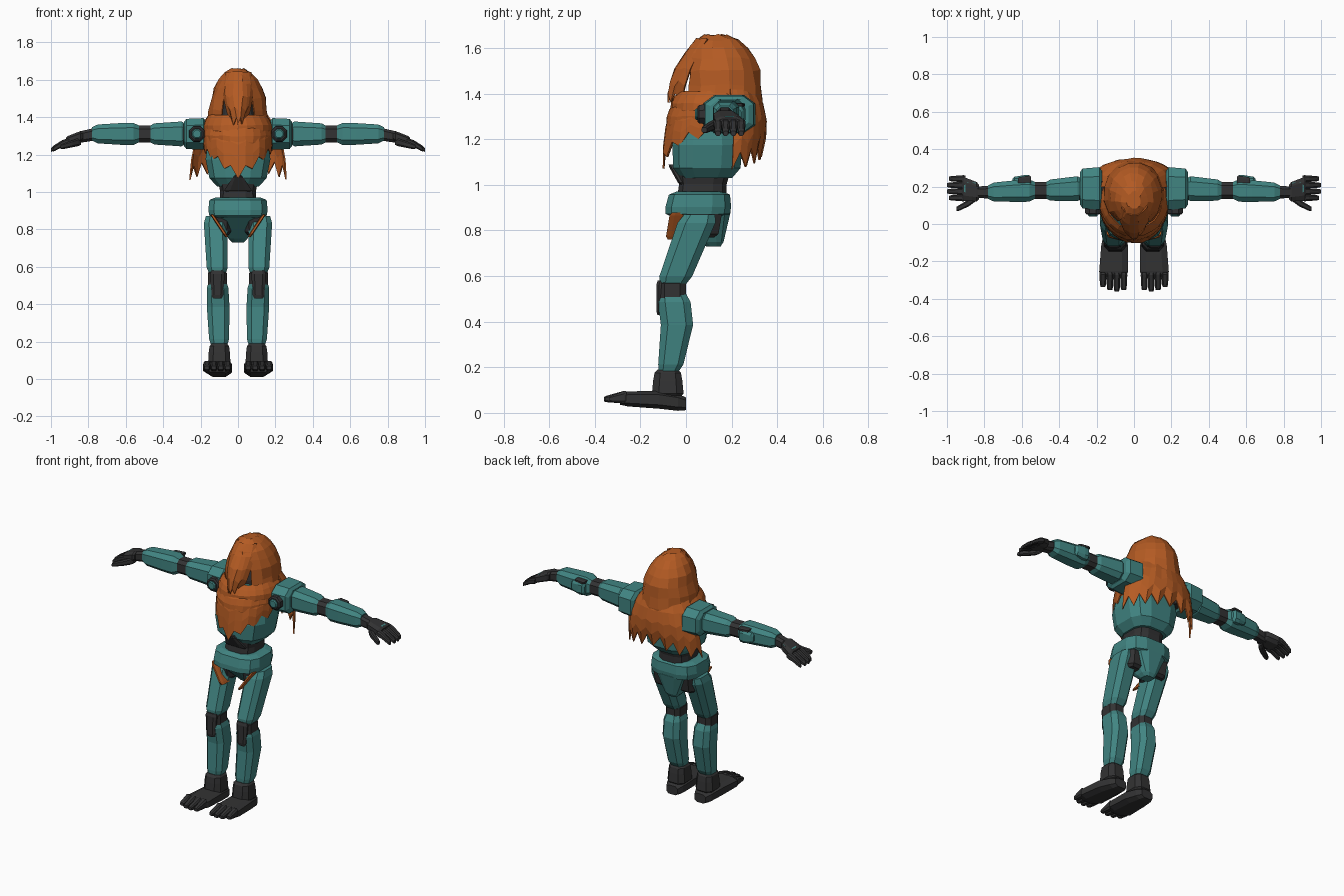
import bpy, bmesh, math, random
from mathutils import Vector

random.seed(4)
default_cube = bpy.data.objects.get("Cube")
if default_cube:
    bpy.data.objects.remove(default_cube, do_unlink=True)


def material(name, red, green, blue):
    mat = bpy.data.materials.new(name)
    mat.use_nodes = True
    mat.diffuse_color = (red, green, blue, 1)
    shader = next(node for node in mat.node_tree.nodes if node.type == 'BSDF_PRINCIPLED')
    shader.inputs["Base Color"].default_value = mat.diffuse_color
    return mat


TEAL = material("teal armour", .053, .235, .225)
DARK = material("dark joints", .032, .032, .033)
CLOTH = material("orange cloth", .46, .105, .017)


def finish(name, bm, mat, mirror=False, thickness=0):
    bmesh.ops.recalc_face_normals(bm, faces=bm.faces)
    mesh = bpy.data.meshes.new(name)
    bm.to_mesh(mesh)
    bm.free()
    mesh.materials.append(mat)
    part = bpy.data.objects.new(name, mesh)
    bpy.context.scene.collection.objects.link(part)
    if mirror:
        part.modifiers.new("Mirror", 'MIRROR')
    if thickness:
        solid = part.modifiers.new("Thickness", 'SOLIDIFY')
        solid.thickness = thickness
        solid.offset = 0


def bridge(bm, rows, closed):
    for lower, upper in zip(rows, rows[1:]):
        count = len(lower)
        for i in range(count if closed else count - 1):
            j = (i + 1) % count
            bm.faces.new((lower[i], lower[j], upper[j], upper[i]))


def rounded(value, power):
    return math.copysign(abs(value) ** power, value)


def ring(bm, centre, axis, radii, sides, power):
    """Rounded-box cross-section at right angles to one world axis."""
    across, along = [k for k in range(3) if k != axis]
    widest = math.cos(math.pi / sides) ** power
    verts = []
    for i in range(sides):
        angle = (i + .5) * math.tau / sides
        point = Vector(centre)
        point[across] += radii[0] * rounded(math.cos(angle), power) / widest
        point[along] += radii[1] * rounded(math.sin(angle), power) / widest
        verts.append(bm.verts.new(point))
    return verts


def pair(radius):
    return Vector((radius, radius)) if isinstance(radius, float) else Vector(radius)


def segment(name, mat, start, end, first, last, bulge=0, sway=(0, 0, 0), neck=.8, sides=8, power=.65):
    """Tapered plate with chamfered ends; parts off the centre line are mirrored."""
    bm = bmesh.new()
    start, end, sway = Vector(start), Vector(end), Vector(sway)
    span = end - start
    axis = max(range(3), key=lambda k: abs(span[k]))
    rows = []
    for t in (0, .12, .4, .88, 1):
        swell = math.sin(math.pi * t)
        scale = (neck if t in (0, 1) else 1) + bulge * swell
        rows.append(ring(bm, start + span * t + sway * swell, axis,
                         pair(first).lerp(pair(last), t) * scale, sides, power))
    bridge(bm, rows, True)
    bm.faces.new(rows[0])
    bm.faces.new(rows[-1])
    finish(name, bm, mat, mirror=start.x > 0)


def wrinkle(amount):
    return Vector([random.uniform(-amount, amount) for _ in range(3)])


def drape(name, top, bottom, first, last, spread, facing, hem, belly=.02, shift=0, flatness=1, count=17):
    """Open cloth sheet wrapped round the neck, facing -1 for front and 1 for back."""
    bm = bmesh.new()
    rows = []
    steps = 4
    for k in range(steps + 1):
        v = k / steps
        radii = pair(first).lerp(pair(last), v) + pair(belly * math.sin(math.pi * v))
        row = []
        for i in range(count):
            u = 2 * i / (count - 1) - 1
            angle = math.radians(spread) * u
            depth = rounded(math.cos(angle), flatness)
            point = Vector((radii.x * math.sin(angle), neck_y + shift * v + facing * radii.y * depth,
                            top + (bottom - top) * v + hem(u, i) * v * v))
            row.append(bm.verts.new(point + wrinkle(.003)))
        rows.append(row)
    bridge(bm, rows, False)
    finish(name, bm, CLOTH, thickness=.008)


def ragged(i, size):
    return size if i % 2 else -size


# Joint positions shared by neighbouring parts
hip = Vector((.12, .06, .87))
knee = Vector((.11, -.06, .53))
ankle = Vector((.1, -.08, .17))
shoulder = Vector((.2, .19, 1.31))
elbow = Vector((.5, .18, 1.31))
wrist = Vector((.78, .17, 1.31))
knuckle = Vector((.92, .19, 1.27))
neck_y = .13
UP, OUT, BACK = Vector((0, 0, 1)), Vector((1, 0, 0)), Vector((0, 1, 0))

# Torso
segment("pelvis_cup", TEAL, (0, .12, .73), (0, .05, .9), (.04, .04), (.13, .15), sides=12)
segment("pelvis_belt", TEAL, (0, .05, .86), (0, .06, .97), (.15, .14), (.15, .13), bulge=.06, sides=12)
segment("waist", DARK, (0, .07, .94), (0, .08, 1.1), (.1, .11), (.12, .13), bulge=-.12, neck=1, sides=12)
segment("chest", TEAL, (0, .09, 1.03), (0, .1, 1.39), (.14, .14), (.14, .1), bulge=.25, sides=12)
segment("belly_inlay", DARK, (0, -.01, 1), (0, -.06, 1.09), (.08, .02), (.02, .02))

# Legs
segment("hip_joints", DARK, hip - UP * .1 - OUT * .03, hip - OUT * .03 + UP * .02, (.05, .08), (.06, .1))
segment("hip_straps", CLOTH, (.06, -.04, .76), (.14, -.02, .88), (.01, .05), (.01, .05))
segment("thighs", TEAL, hip, knee + UP * .03, (.065, .085), (.055, .07))
segment("knee_joints", DARK, knee + UP * .05, knee - UP * .06, (.05, .06), (.05, .06))
segment("knee_pads", DARK, knee + UP * .05 - BACK * .04, knee - UP * .1 - BACK * .05, (.04, .03), (.03, .02))
segment("shins", TEAL, knee, ankle, (.055, .07), (.05, .05), bulge=.15, sway=BACK * .03)
segment("ankles", DARK, ankle + UP * .02, ankle - UP * .1, (.05, .055), (.06, .07), bulge=.05)
segment("feet", DARK, (.1, 0, .04), (.11, -.29, .06), (.05, .035), (.075, .03), bulge=.2, sway=UP * .01)
for k, toe in enumerate(("big", "second", "third", "outer")):
    root = Vector((.055 + k * .037, -.26, .07))
    reach = .1 - .006 * (k - 1) ** 2
    segment(toe + "_toe", DARK, root, root - BACK * reach - UP * .01, (.02, .03), (.015, .012))

# Arms
segment("shoulder_joints", DARK, shoulder - OUT * .1, elbow - OUT * .2, .08, .06)
segment("shoulder_pads", TEAL, shoulder - OUT * .03, shoulder + OUT * .09, (.115, .085), (.105, .08))
disc = shoulder + OUT * .02 - BACK * .14
segment("shoulder_rings", DARK, disc, disc + BACK * .06, .04, .045, power=1)
segment("shoulder_caps", TEAL, disc - BACK * .01, disc + BACK * .04, .025, .03, power=1)
segment("upper_arms", TEAL, shoulder + OUT * .08, elbow - OUT * .03, .068, .055)
segment("elbow_joints", DARK, elbow - OUT * .06, elbow + OUT * .05, .045, .045)
segment("forearms", TEAL, elbow + OUT * .03, wrist, .06, .048, bulge=.05, neck=.75)
guard = elbow + OUT * .05 + BACK * .05
segment("elbow_guards", TEAL, guard, guard + OUT * .1, (.03, .04), (.02, .03), bulge=.2, neck=.6)
segment("elbow_trim", DARK, guard + UP * .04, guard + UP * .04 + OUT * .07, (.03, .01), (.02, .01))

# Hands
segment("wrists", DARK, wrist - OUT * .02, wrist + OUT * .08 - UP * .02, .034, .03)
segment("palms", DARK, wrist + OUT * .05 - UP * .01, knuckle, (.05, .03), (.065, .025))
segment("hand_plates", TEAL, knuckle - OUT * .08 + UP * .045, knuckle - OUT * .01 + UP * .026,
        (.03, .004), (.035, .004))
for k, finger in enumerate(("index", "middle", "ring", "little")):
    root = knuckle + BACK * (k * .034 - .05) - OUT * .02
    reach = OUT * (.1 - .005 * (k - 1.5) ** 2)
    segment(finger + "_finger", DARK, root, root + reach - UP * .045, .02, .013, sway=UP * .008)
segment("thumbs", DARK, knuckle - OUT * .08 - BACK * .04, knuckle + OUT * .03 - BACK * .11 - UP * .03,
        .022, .014, sway=-BACK * .01)

# Head inside an open-faced hood
segment("head", DARK, (0, neck_y, 1.3), (0, neck_y, 1.58), .09, .07, bulge=.2, sides=12, power=1)
bm = bmesh.new()
rows = []
for k in range(8):
    t = math.sin(k / 8 * math.pi / 2)
    radii = (.16 * math.sqrt(1 - t ** 2.5), .17 * math.sqrt(1 - t ** 4))
    rows.append(ring(bm, (0, .16 - .035 * t ** 4, 1.3 + .36 * t), 2, radii, 16, 1))
bridge(bm, rows, True)
bm.faces.new(rows[-1])
opening = []
for face in bm.faces:
    centre = face.calc_center_median()
    if centre.y < .1 and abs(centre.x) < .07 and 1.36 < centre.z < 1.51:
        opening.append(face)
bmesh.ops.delete(bm, geom=opening, context='FACES')
for vert in bm.verts:
    vert.co += wrinkle(.005)
finish("hood", bm, CLOTH, thickness=.008)

# Ragged cloth: face flap, scarf layers and cape
drape("face_flap", 1.64, 1.38, (.075, .08), (.04, .11), 62, -1, lambda u, i: ragged(i, .02),
      belly=.03, shift=-.1, count=9)
drape("scarf_collar", 1.41, 1.3, (.15, .155), (.175, .19), 180, -1, lambda u, i: 0, count=25)
drape("scarf_fold", 1.36, 1.25, (.165, .175), (.165, .2), 105, -1, lambda u, i: -.03 * (1 - abs(u)), shift=-.01)
drape("scarf_front", 1.35, 1.24, (.165, .18), (.18, .21), 100, -1,
      lambda u, i: ragged(i, .02) - .15 * (1 - abs(u)) ** 1.6, belly=.01, shift=-.02)
drape("cape", 1.42, 1.16, (.15, .175), (.26, .2), 78, 1,
      lambda u, i: ragged(i, .035) - .06 * abs(u), belly=.03, flatness=.65)
